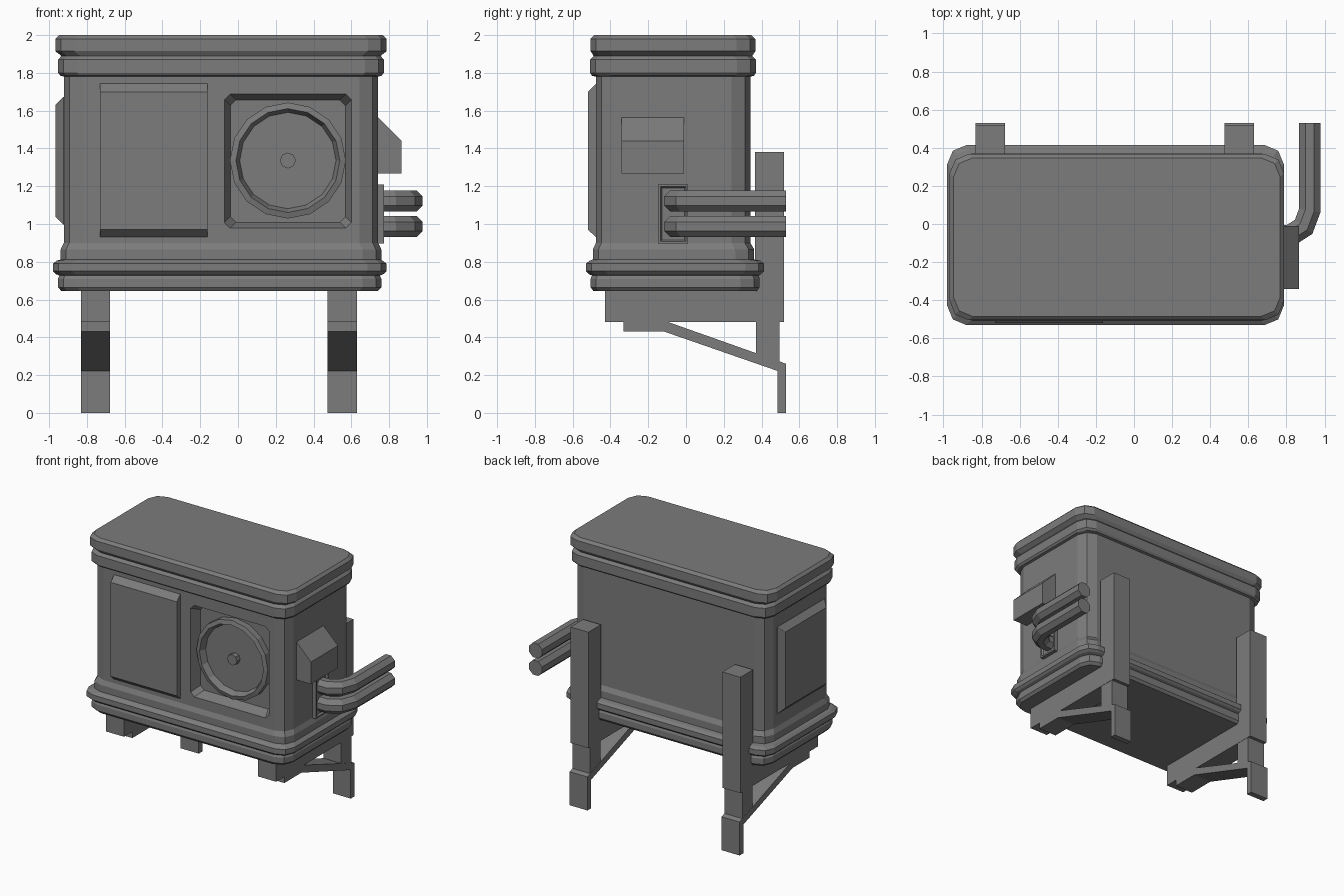
import bpy, bmesh, math
from mathutils import Vector

if "Cube" in bpy.data.objects:
    bpy.data.objects.remove(bpy.data.objects["Cube"])

dark = bpy.data.materials.new("dark_grey_metal")
dark.diffuse_color = (.2, .2, .2, 1)
dark.use_nodes = True
dark.node_tree.nodes["Principled BSDF"].inputs["Base Color"].default_value = dark.diffuse_color


def finish(name, bm):
    bmesh.ops.recalc_face_normals(bm, faces=bm.faces)
    mesh = bpy.data.meshes.new(name)
    bm.to_mesh(mesh)
    bm.free()
    mesh.materials.append(dark)
    ob = bpy.data.objects.new(name, mesh)
    bpy.context.collection.objects.link(ob)
    return ob


def skin(name, loops):
    """Join equal-length point loops with quads and cap both ends."""
    bm = bmesh.new()
    rows = [[bm.verts.new(p) for p in loop] for loop in loops]
    n = len(rows[0])
    for a, b in zip(rows, rows[1:]):
        for i in range(n):
            j = (i + 1) % n
            bm.faces.new((a[i], a[j], b[j], b[i]))
    bm.faces.new(rows[0][::-1])
    bm.faces.new(rows[-1])
    return finish(name, bm)


def rounded(hu, hv, r, cu=0, cv=0, steps=2):
    """Rectangle outline with faceted round corners."""
    pts = []
    for k, (su, sv) in enumerate(((1, 1), (-1, 1), (-1, -1), (1, -1))):
        for s in range(steps + 1):
            a = math.pi / 2 * (k + s / steps)
            pts.append((cu + su * (hu - r) + r * math.cos(a),
                        cv + sv * (hv - r) + r * math.sin(a)))
    return pts


def prism_x(name, profile, x0, x1):
    """Extrude a (y, z) profile along x."""
    return skin(name, [[(x, y, z) for y, z in profile] for x in (x0, x1)])


# Housing: stacked base rings, body and lid bands (z, half width, half depth, y centre)
rings = [
    (0.645, .838, .432, -.058), (0.665, .856, .447, -.058), (0.71, .856, .447, -.058), (0.727, .848, .440, -.058),
    (0.735, .868, .457, -.058), (0.75, .883, .472, -.058), (0.79, .883, .472, -.058), (0.806, .862, .451, -.058),
    (0.812, .849, .427, -.066), (0.865, .849, .427, -.066), (0.9, .832, .409, -.068),
    (1.78, .832, .409, -.068), (1.785, .850, .429, -.069), (1.80, .862, .439, -.069),
    (1.87, .862, .439, -.069), (1.89, .845, .420, -.069), (1.915, .877, .436, -.069),
    (1.98, .877, .436, -.069), (2.0, .857, .416, -.069)]
housing = skin("housing", [[(x, y, z) for x, y in rounded(hx, hy, .1, -.097 if z < .81 else -.09, cy)]
                           for z, hx, hy, cy in rings])

# Square fan recess cut into the front
FX, FZ = 0.264, 1.333
cutter = skin("recess_cutter", [
    [(u, y, v) for u, v in rounded(h, h + .019, .03, FX, FZ, 1)]
    for y, h in ((-.495, .345), (-.477, .336), (-.40, .305))])
cutter.hide_render = True
mod = housing.modifiers.new("recess", 'BOOLEAN')
mod.operation = 'DIFFERENCE'
mod.solver = 'EXACT'
mod.object = cutter
bpy.context.view_layer.objects.active = housing
bpy.ops.object.modifier_apply(modifier="recess")
bpy.data.objects.remove(cutter)


def lathe_y(name, profile, sides):
    """Revolve (radius, y) points around the fan axis."""
    return skin(name, [[(FX + r * math.cos(2 * math.pi * i / sides), y,
                         FZ + .003 + r * math.sin(2 * math.pi * i / sides))
                        for i in range(sides)] for r, y in profile])


# Fan ring and hub
lathe_y("fan_ring", [(.307, -.395), (.307, -.449), (.275, -.458), (.255, -.41)], 16)
lathe_y("fan_hub", [(.042, -.40), (.042, -.45)], 8)

# Front door panel, sloped at top and bottom
prism_x("front_panel", [(-.46, 1.745), (-.475, 1.745), (-.52, 1.70),
                        (-.52, .97), (-.475, .93), (-.46, .93)], -.73, -.162)

# Left side panel, bevelled all round
skin("left_panel", [[(x, y, z) for y, z in rounded(hy, hz, .001, -.09, 1.335, 1)]
                    for x, hy, hz in ((-.91, .29, .337), (-.925, .29, .337), (-.967, .25, .295))])

# Sloped hood on the right side
skin("side_hood", [[(x, y, z) for x, z in ((.70, 1.268), (.866, 1.268), (.866, 1.44), (.735, 1.57), (.70, 1.57))]
                   for y in (-.342, -.01)])

# Pipe connection plate with shallow recessed face
skin("pipe_plate", [[(x, y, z) for y, z in rounded(.079 - d, .157 - d, .001, -.068, 1.053, 1)]
                    for x, d in ((.71, 0), (.772, 0), (.772, .012), (.759, .02))])

# Two bent octagonal pipes
path = [Vector(p) for p in ((.72, -.06), (.82, -.06), (.89, -.015), (.922, .07), (.922, .53))]
for label, z in (("upper", 1.122), ("lower", .987)):
    loops = []
    for i, p in enumerate(path):
        before = (p - path[i - 1]).normalized() if i else Vector((1, 0))
        after = (path[i + 1] - p).normalized() if i < len(path) - 1 else before
        t = (before + after).normalized()
        side = Vector((t.y, -t.x)) / max(t.dot(before), .5)
        loops.append([(p.x + side.x * .0605 * math.cos(a), p.y + side.y * .0605 * math.cos(a),
                       z + .0605 * math.sin(a)) for a in ((k + .5) * math.pi / 4 for k in range(8))])
    skin(label + "_pipe", loops)

# Wall brackets: L-shaped support, lower post, diagonal brace with foot
for label, x0, x1 in (("left", -.832, -.677), ("right", .475, .629)):
    prism_x(label + "_bracket", [(-.43, .652), (-.43, .48), (.52, .48), (.52, 1.38),
                                 (.365, 1.38), (.365, .652)], x0, x1)
    prism_x(label + "_lower_post", [(.37, .49), (.37, .29), (.495, .25), (.495, .49)], x0 + .002, x1 - .002)
    prism_x(label + "_brace_foot", [(-.33, .483), (-.33, .432), (-.12, .432), (.485, .222), (.485, 0),
                                    (.53, 0), (.53, .26), (-.1, .483)], x0, x1)
